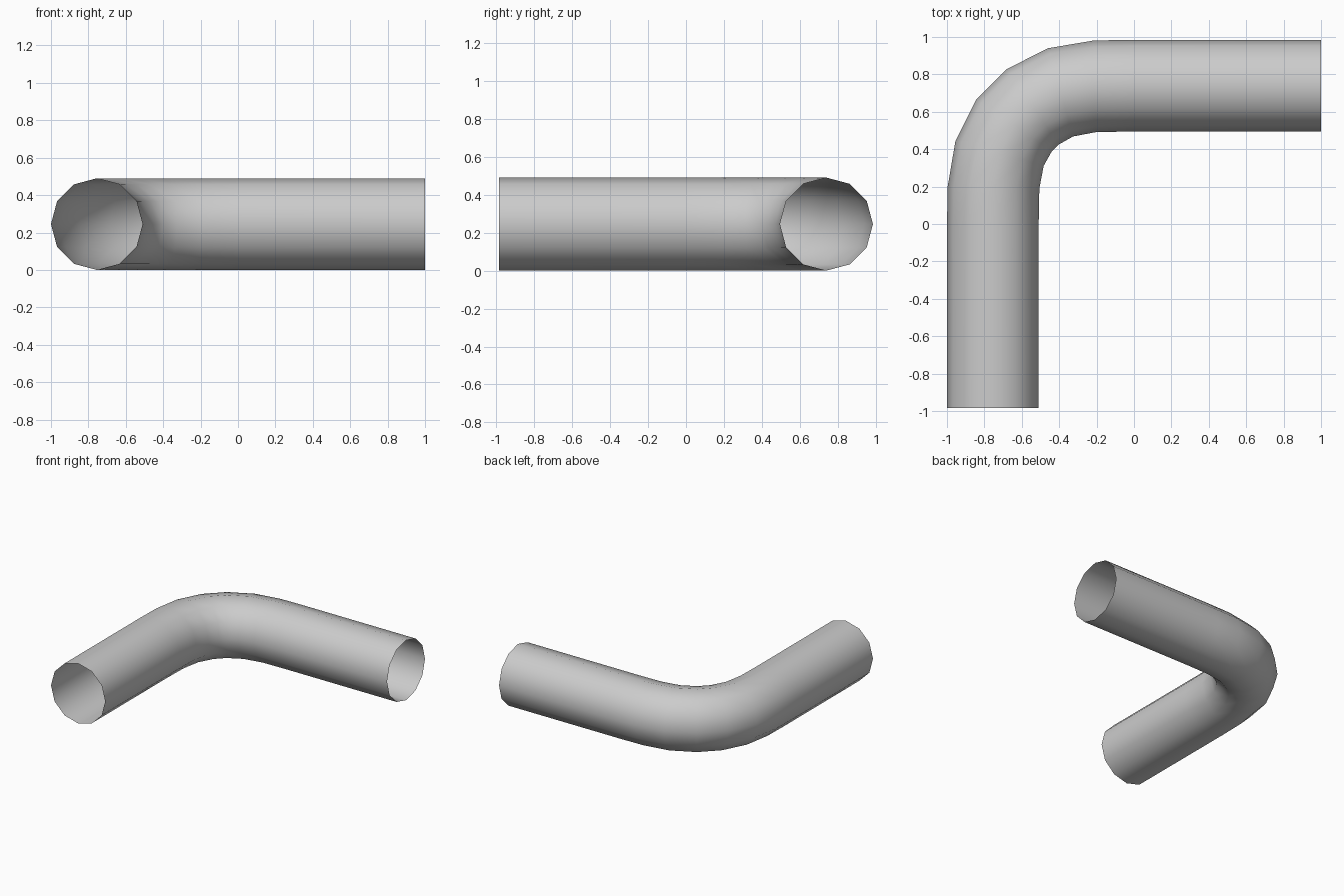
import bpy, bmesh
from math import sin, cos, pi, radians

if "Cube" in bpy.data.objects:
    bpy.data.objects.remove(bpy.data.objects["Cube"])

R, SIDES = 0.245, 12
CX, CY = -0.755, 0.74          # corner where the two centre lines meet

# Half of the bend: (offset right, offset back, turn in degrees) from the corner
half = [(0, 0.755, 0), (0.004, 0.545, 1.5), (0.036, 0.363, 15.7), (0.113, 0.214, 34.5)]
path = [(CX, -0.985, 0)]
path += [(CX + u, CY - v, a) for u, v, a in half]
path += [(CX + v, CY - u, 90 - a) for u, v, a in reversed(half)]
path += [(1.0, CY, 90)]

# Sweep a 12-sided ring along the path, leaving both ends open
bm = bmesh.new()
rings = []
for x, y, a in path:
    nx, ny = -cos(radians(a)), sin(radians(a))
    ring = []
    for i in range(SIDES):
        t = 2 * pi * i / SIDES
        ring.append(bm.verts.new((x + nx * R * cos(t), y + ny * R * cos(t), R + R * sin(t))))
    rings.append(ring)
for a, b in zip(rings, rings[1:]):
    for i in range(SIDES):
        j = (i + 1) % SIDES
        bm.faces.new((a[i], b[i], b[j], a[j])).smooth = True
bmesh.ops.recalc_face_normals(bm, faces=bm.faces[:])

mesh = bpy.data.meshes.new("elbow_pipe")
bm.to_mesh(mesh)
bm.free()
pipe = bpy.data.objects.new("elbow_pipe", mesh)
bpy.context.collection.objects.link(pipe)
